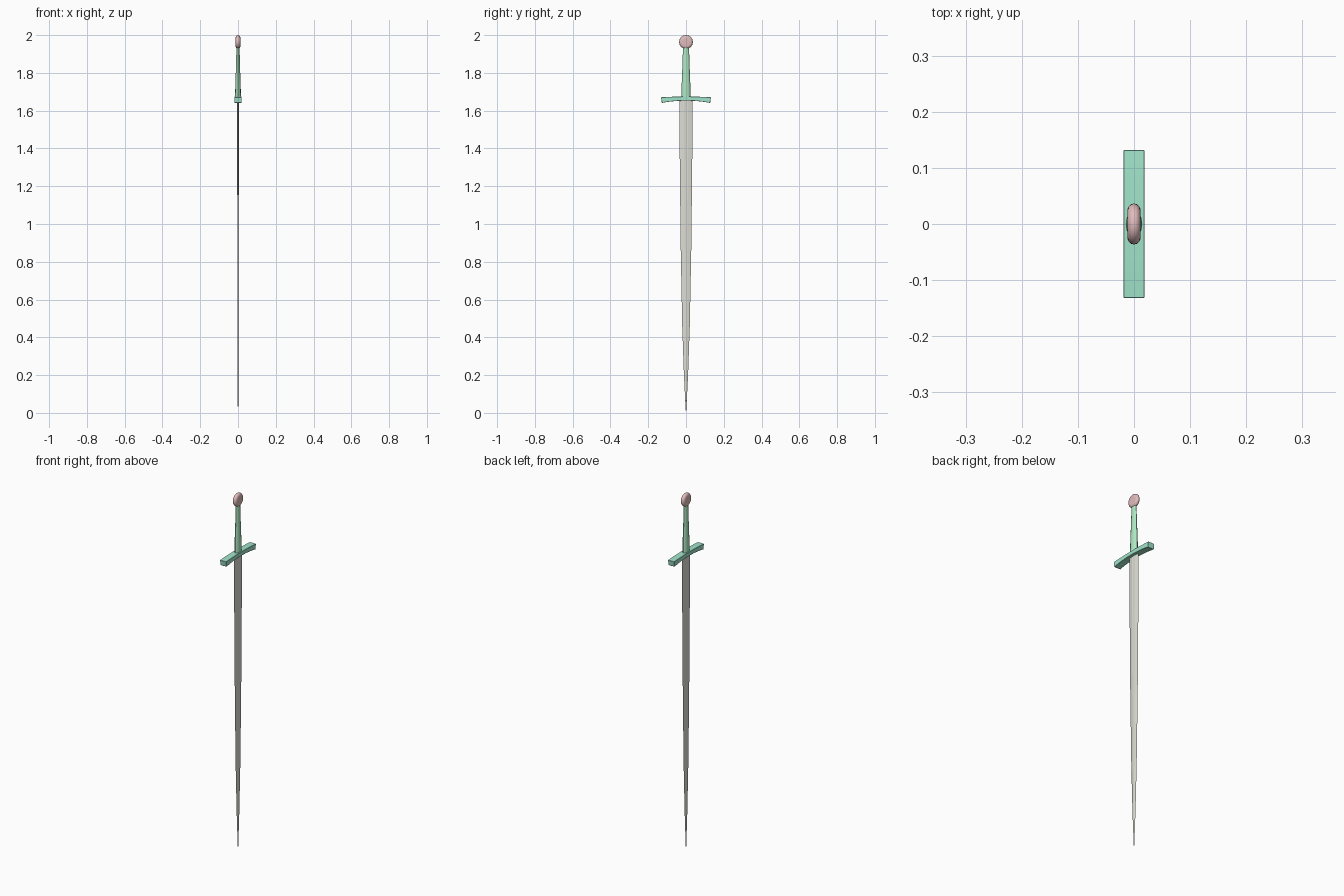
import bpy, bmesh, math

if "Cube" in bpy.data.objects:
    bpy.data.objects.remove(bpy.data.objects["Cube"])


def material(name, rgb):
    m = bpy.data.materials.new(name)
    m.diffuse_color = (*rgb, 1)
    m.use_nodes = True
    m.node_tree.nodes["Principled BSDF"].inputs["Base Color"].default_value = m.diffuse_color
    return m


def loft(name, rings, mat):
    """Skin a list of closed cross-sections and cap both ends."""
    bm = bmesh.new()
    loops = [[bm.verts.new(p) for p in ring] for ring in rings]
    n = len(loops[0])
    for a, b in zip(loops, loops[1:]):
        for i in range(n):
            j = (i + 1) % n
            bm.faces.new((a[i], a[j], b[j], b[i]))
    bm.faces.new(loops[0])
    bm.faces.new(loops[-1])
    bmesh.ops.recalc_face_normals(bm, faces=bm.faces)
    mesh = bpy.data.meshes.new(name)
    bm.to_mesh(mesh)
    bm.free()
    mesh.materials.append(mat)
    ob = bpy.data.objects.new(name, mesh)
    bpy.context.collection.objects.link(ob)
    return ob


def smooth(ob, angle):
    bpy.ops.object.select_all(action='DESELECT')
    bpy.context.view_layer.objects.active = ob
    ob.select_set(True)
    bpy.ops.object.shade_smooth_by_angle(angle=math.radians(angle))


steel = material("steel", (0.72, 0.72, 0.66))
green = material("grip_green", (0.42, 0.80, 0.54))
teal = material("guard_teal", (0.36, 0.78, 0.60))
rose = material("pommel_rose", (0.75, 0.50, 0.50))


# Blade: thin section with a shallow fuller fading into a diamond ridge
def blade_ring(z, w, t, groove):
    f = 0.3 * w
    half = [(0, -w), (t, -f), (t - groove, 0), (t, f)]
    return [(x, y, z) for x, y in half] + [(-x, -y, z) for x, y in half]


blade_profile = [(0.0, 0.0006, 0.0004, 0), (0.04, 0.003, 0.0015, 0),
                 (0.2, 0.011, 0.0028, -0.0005), (0.46, 0.02, 0.0032, -0.0005),
                 (0.87, 0.028, 0.0036, 0), (1.33, 0.033, 0.0042, 0.001),
                 (1.66, 0.035, 0.0048, 0.0015)]
loft("blade", [blade_ring(*p) for p in blade_profile], steel)

# Cross guard: rectangular bar drooping and thickening toward its ends
guard = []
for i in range(13):
    y = -0.13 + 0.26 * i / 12
    u = (y / 0.13) ** 2
    mid, h = 1.664 - 0.008 * u, 0.011 + 0.004 * u
    guard.append([(sx * 0.019, y - sz * math.copysign(0.002, y) * -u, mid + sz * h)
                  for sx, sz in ((-1, -1), (1, -1), (1, 1), (-1, 1))])
ob = loft("cross_guard", guard, teal)
bev = ob.modifiers.new("bevel", 'BEVEL')
bev.width = 0.0012
bev.limit_method = 'ANGLE'

# Grip: tapered oval handle
grip_profile = [(1.665, 0.015, 0.024), (1.72, 0.0145, 0.0235), (1.78, 0.0125, 0.0215),
                (1.85, 0.0105, 0.0185), (1.94, 0.008, 0.016)]
grip = [[(rx * math.cos(a), ry * math.sin(a), z)
         for a in (2 * math.pi * k / 12 for k in range(12))] for z, rx, ry in grip_profile]
smooth(loft("grip", grip, green), 40)

# Pommel: rounded wheel on the x axis
wheel = [(-0.012, 0.016), (-0.012, 0.025), (-0.0095, 0.0315), (-0.005, 0.0355), (0, 0.0365),
         (0.005, 0.0355), (0.0095, 0.0315), (0.012, 0.025), (0.012, 0.016)]
rings = [[(x, r * math.cos(a), 1.9635 + r * math.sin(a))
          for a in (2 * math.pi * k / 24 for k in range(24))] for x, r in wheel]
smooth(loft("pommel", rings, rose), 40)
